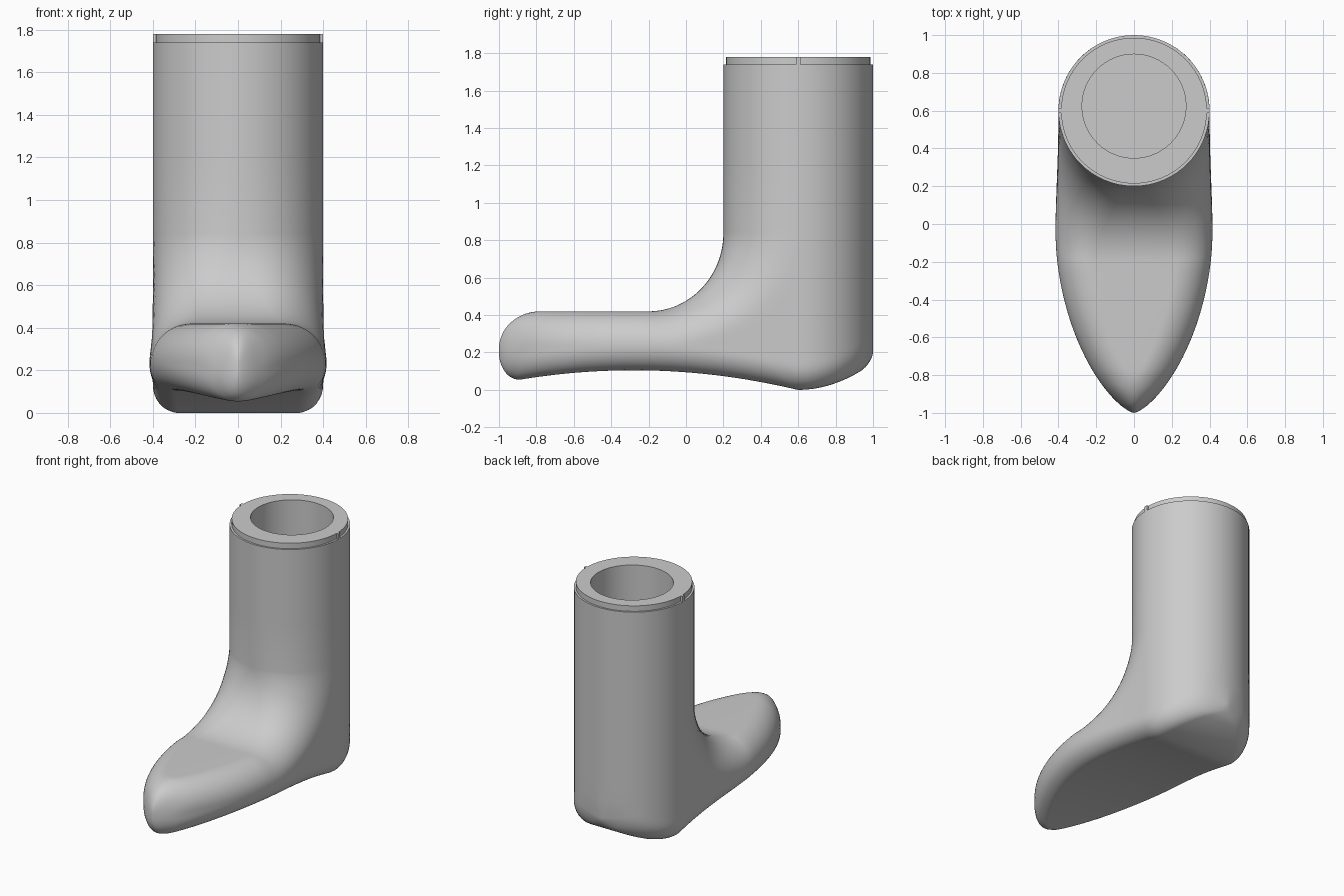
import bpy, bmesh
from math import sin, cos, pi, sqrt

cube = bpy.data.objects.get("Cube")
if cube:
    bpy.data.objects.remove(cube)

grey = bpy.data.materials.new("plain_grey")
grey.use_nodes = True
grey.diffuse_color = (0.6, 0.6, 0.6, 1)
grey.node_tree.nodes["Principled BSDF"].inputs["Base Color"].default_value = (0.6, 0.6, 0.6, 1)

LEG_Y, LEG_R, SHOULDER, TOP = 0.6, 0.4, 1.74, 1.78


def finish(bm, name, angle=0.6):
    bmesh.ops.remove_doubles(bm, verts=bm.verts, dist=0.0004)
    bmesh.ops.recalc_face_normals(bm, faces=bm.faces)
    mesh = bpy.data.meshes.new(name)
    bm.to_mesh(mesh)
    bm.free()
    mesh.materials.append(grey)
    obj = bpy.data.objects.new(name, mesh)
    bpy.context.collection.objects.link(obj)
    bpy.ops.object.select_all(action='DESELECT')
    obj.select_set(True)
    bpy.context.view_layer.objects.active = obj
    bpy.ops.object.shade_smooth_by_angle(angle=angle)
    return obj


def loft(bm, rings):
    """Join successive closed rings with quads."""
    loops = [[bm.verts.new(p) for p in ring] for ring in rings]
    for a, b in zip(loops, loops[1:]):
        for i in range(len(a)):
            j = (i + 1) % len(a)
            bm.faces.new((a[i], a[j], b[j], b[i]))
    return loops


def quarter(d, radius):
    """Height of a quarter circle at depth d, from 0 to 1."""
    k = 1 - min(max(d / max(radius, 1e-5), 0), 1)
    return sqrt(1 - k * k)


# Outline of the boot: half width in plan, sole height and instep height
def half_width(y, u):
    if y >= LEG_Y:
        return sqrt(max(LEG_R ** 2 - (y - LEG_Y) ** 2, 0))
    if y >= 0:
        w = 0.409 + 0.009 * cos(pi * y / LEG_Y)
    else:
        w = 0.418 * max(1 - y * y, 0) ** 0.7
    return w + (LEG_R - w) * u if y > -0.2 else w


def sole(y):
    if y > LEG_Y:
        z = 0.9 * (y - LEG_Y) ** 2
        return z + 0.06 * (1 - quarter(1 - y, 0.07))
    if y < -0.89:
        return 0.2 - 0.146 * quarter(y + 1, 0.11)
    return 0.105 - 0.136 * (y + 0.28) ** 2


def toe_top(y):
    return 0.22 + 0.2 * quarter(y + 1, 0.22)


def section(a, b, u, steps=32):
    """Ring in the plane through instep point a and sole or back point b."""
    length = sqrt((b[0] - a[0]) ** 2 + (b[1] - a[1]) ** 2)
    side = []
    for i in range(steps + 1):
        t = (1 - cos(pi * i / steps)) / 2
        y = a[0] + (b[0] - a[0]) * t
        z = a[1] + (b[1] - a[1]) * t
        w = half_width(y, u)
        r_top = min(0.19 + (LEG_R - 0.19) * u, w)
        r_sole = min(0.12, w)
        deep_top = min(0.18 + (LEG_R - 0.18) * u, 0.58 * length)
        deep_sole = min(0.13, 0.42 * length)
        x = w - r_top * (1 - quarter(t * length, deep_top))
        x -= r_sole * (1 - quarter(z - sole(y), deep_sole))
        side.append((max(x, 0), y, z))
    return side + [(-x, y, z) for x, y, z in reversed(side)]


# Boot body: toe slices, a fan of slices round the ankle, then the leg
rings = []
for i in range(28):
    y = -1 + 0.8 * (i / 28) ** 2
    rings.append(section((y, toe_top(y)), (y, sole(y)), 0))

outer = [(-0.2 + 0.8 * i / 14, 0) for i in range(14)]
outer += [(LEG_Y + LEG_R * sin(pi / 2 * i / 14), 0) for i in range(15)]
outer = [(y, sole(y)) for y, _ in outer]
back = outer[-1][1]
outer += [(1.0, back + (0.84 - back) * i / 5) for i in range(1, 6)]
for i, b in enumerate(outer):
    f = i / (len(outer) - 1)
    a = (-0.2 + 0.4 * sin(f * pi / 2), 0.84 - 0.42 * cos(f * pi / 2))
    rings.append(section(a, b, f))
for z in (1.2, SHOULDER):
    rings.append(section((0.2, z), (1.0, z), 1))
bm = bmesh.new()
loft(bm, rings)
finish(bm, "boot_body")


# Collar: shoulder ledge, raised lip and the bore down the leg
def circle(r, z, y=LEG_Y, n=64):
    return [(r * cos(2 * pi * i / n), y + r * sin(2 * pi * i / n), z) for i in range(n)]


bm = bmesh.new()
bore_y, bore_r = 0.624, 0.275
loops = loft(bm, [circle(LEG_R, SHOULDER), circle(0.386, SHOULDER), circle(0.386, TOP),
                  circle(bore_r, TOP, bore_y), circle(bore_r, 0.8, bore_y)])
bm.faces.new(loops[-1])
finish(bm, "collar_and_bore")

# Small locating tabs on both sides of the lip
for name, s in (("left_tab", 1), ("right_tab", -1)):
    bm = bmesh.new()
    bmesh.ops.create_cube(bm, size=1)
    for v in bm.verts:
        v.co = (s * 0.389 + v.co.x * 0.02, LEG_Y + v.co.y * 0.024,
                (SHOULDER + TOP) / 2 + v.co.z * (TOP - SHOULDER))
    finish(bm, name)
